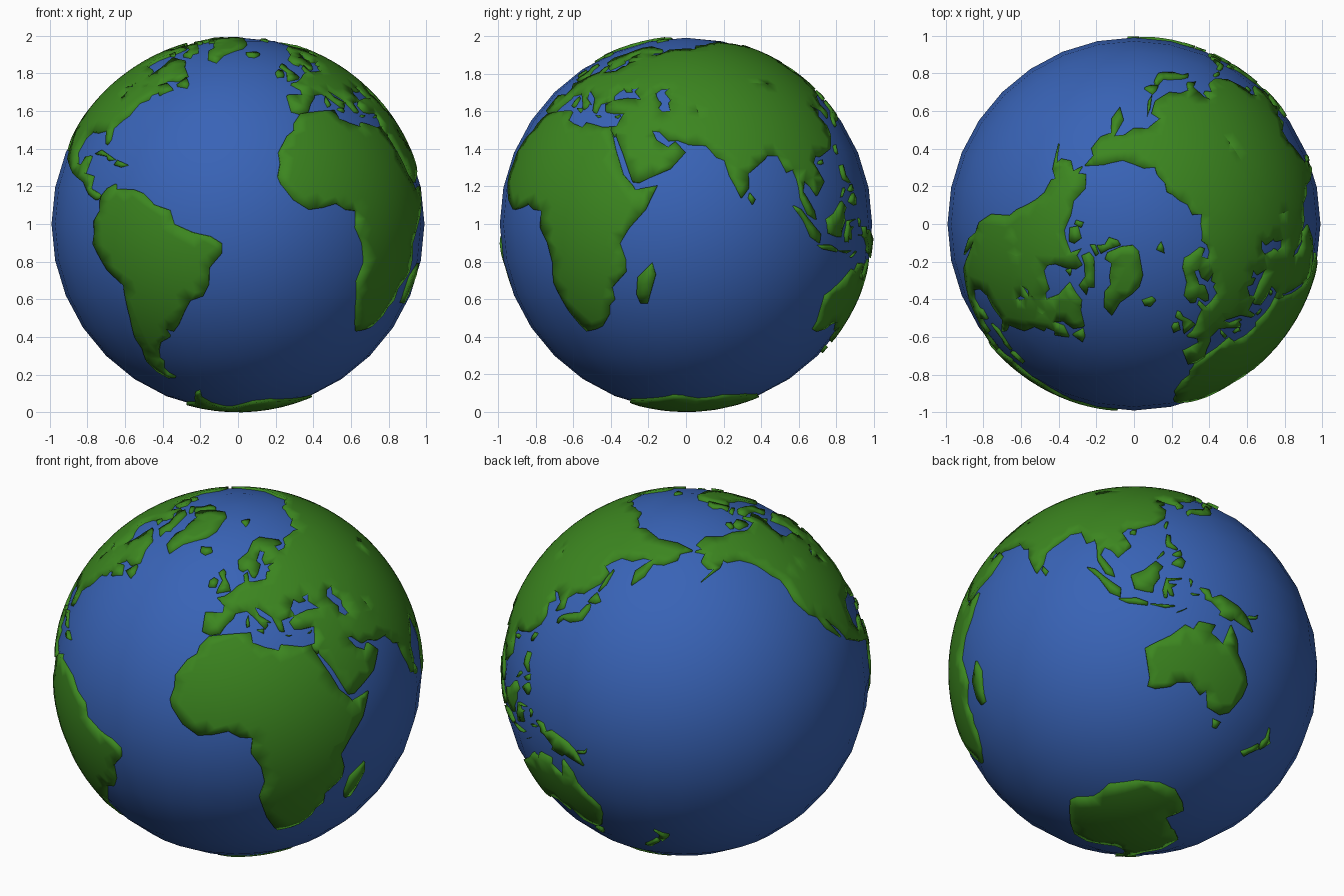
import bpy, bmesh
from math import sin, cos, radians, ceil
from mathutils import Vector, kdtree
from mathutils.geometry import delaunay_2d_cdt

OCEAN_R, LAND_R, ROOT_R = 0.99, 1.0, 0.965
MID = Vector((0, 0, 1))


def material(name, rgb):
    m = bpy.data.materials.new(name)
    m.diffuse_color = (*rgb, 1)
    return m


BLUE = material("water_blue", (0.04, 0.125, 0.47))
GREEN = material("land_green", (0.045, 0.24, 0.014))


def on_sphere(lon, lat):
    a, b = radians(lon + 30), radians(lat)
    return Vector((cos(b) * sin(a), -cos(b) * cos(a), sin(b)))


def coast(points, step=0.06):
    """Dense great-circle outline through lon/lat points."""
    ps = [on_sphere(*p) for p in points]
    out = []
    for p, q in zip(ps, ps[1:] + ps[:1]):
        n = max(1, ceil(p.angle(q) / step))
        out += [p.lerp(q, i / n).normalized() for i in range(n)]
    return out


def inside(c, loop):
    odd = False
    for a, b in zip(loop, loop[1:] + loop[:1]):
        if (a.y > c.y) != (b.y > c.y) and c.x < a.x + (c.y - a.y) * (b.x - a.x) / (b.y - a.y):
            odd = not odd
    return odd


def land(name, *outlines):
    """Raised curved plate filling the outlines (an outline in another one is a lake)."""
    loops3 = [coast(o) for o in outlines]
    centre = sum((p for l in loops3 for p in l), Vector()).normalized()
    rot = centre.rotation_difference(Vector((0, 0, 1)))
    back = rot.inverted()
    loops = []
    for l in loops3:
        r = [rot @ p for p in l]
        loops.append([Vector((p.x, p.y)) / (1 + p.z) for p in r])
    pts, edges = [], []
    for l in loops:
        s = len(pts)
        pts += l
        edges += [(s + i, s + (i + 1) % len(l)) for i in range(len(l))]
    # interior grid so the plate follows the globe
    tree = kdtree.KDTree(len(pts))
    for i, p in enumerate(pts):
        tree.insert((p.x, p.y, 0), i)
    tree.balance()
    g = 0.032
    xs, ys = [p.x for p in pts], [p.y for p in pts]
    for i in range(int(min(xs) / g) - 1, int(max(xs) / g) + 2):
        for j in range(int(min(ys) / g) - 1, int(max(ys) / g) + 2):
            p = Vector((i * g + (j % 2) * g / 2, j * g))
            if tree.find((p.x, p.y, 0))[2] > g * 0.5:
                pts.append(p)
    vs, _, fs, *_ = delaunay_2d_cdt(pts, edges, [], 0, 1e-5)
    bm = bmesh.new()
    bv = []
    for v in vs:
        d = 1 + v.x * v.x + v.y * v.y
        bv.append(bm.verts.new(back @ Vector((2 * v.x / d, 2 * v.y / d, 2 / d - 1)) * LAND_R))
    for f in fs:
        c = sum((vs[i] for i in f), Vector((0, 0))) / len(f)
        if sum(inside(c, l) for l in loops) % 2:
            face = bm.faces.new([bv[i] for i in f])
            face.normal_update()
            if face.normal.dot(face.calc_center_median()) < 0:
                face.normal_flip()
    bmesh.ops.delete(bm, geom=[v for v in bm.verts if not v.link_faces], context='VERTS')
    # coast walls
    low = {}
    for e in [e for e in bm.edges if e.is_boundary]:
        lp = e.link_loops[0]
        a, b = lp.vert, lp.link_loop_next.vert
        for v in (a, b):
            if v not in low:
                low[v] = bm.verts.new(v.co * (ROOT_R / LAND_R))
        bm.faces.new((b, a, low[a], low[b]))
    for f in bm.faces:
        f.smooth = True
    bmesh.ops.translate(bm, verts=bm.verts, vec=MID)
    me = bpy.data.meshes.new(name)
    bm.to_mesh(me)
    bm.free()
    me.materials.append(GREEN)
    bpy.context.collection.objects.link(bpy.data.objects.new(name, me))


# ocean ball
bpy.ops.mesh.primitive_uv_sphere_add(segments=32, ring_count=16, radius=OCEAN_R, location=MID)
ocean = bpy.context.object
ocean.name = "ocean"
ocean.data.materials.append(BLUE)
bpy.ops.object.shade_smooth()

# africa
land("africa", [(-6, 35.8), (10, 37.2), (10.5, 34), (15, 32.3), (20, 31), (21, 32.7), (29, 31), (32.5, 31.2), (32.6, 29.9),
    (35.5, 24), (37.3, 20.5), (39.5, 15.5), (43, 12), (44, 10.5), (51, 11.8), (47.5, 4.5), (42, -1.5), (39, -6), (40.7, -11),
    (40.5, -15), (35, -20), (35.3, -24), (32.8, -26), (32, -29), (28, -33), (25, -34), (20, -34.8), (18.2, -32.5), (15, -27),
    (12, -18), (13.5, -12), (12.2, -6), (9, -1), (9.5, 4), (5.5, 4.4), (2, 6.3), (-3, 5), (-7.5, 4.4), (-12.5, 7.5),
    (-16.5, 12.5), (-17.3, 14.8), (-16.2, 19), (-16.5, 22.5), (-13, 27.8), (-9.8, 30), (-9.2, 32.6)])
land("madagascar", [(49.3, -12), (50.3, -15.8), (47, -25), (44.5, -25), (43.5, -22), (44.4, -16.5)])

# eurasia in five neighbouring pieces, welded along shared borders
europe = [(68, 68.5), (60, 69), (54, 68.5), (46, 68), (44, 66), (40, 64.5), (35, 64), (29, 60.2), (23.5, 59), (24, 57.3),
    (21.5, 57), (20, 54.5), (14, 54), (11, 54), (10.5, 57.5), (8.2, 56.5), (8.5, 54), (4.5, 52.5), (1.6, 50.5), (-1.5, 49),
    (-4.7, 48.4), (-1.2, 46), (-1.6, 43.5), (-9, 43.3), (-9, 37), (-5.8, 36.1), (-2, 36.8), (0, 39.5), (3.2, 42), (4, 43.5),
    (8.8, 44.3), (12, 42), (15.8, 38), (17, 39), (16.8, 40.4), (18.4, 40), (14, 42.5), (12.5, 45.3), (14, 45), (19.4, 41.8),
    (21.5, 37), (23.2, 36.6), (23, 40.3), (26, 40.8), (29, 41.1), (28, 43.5), (31, 46.5), (33, 45), (36, 45), (35, 46.5),
    (39, 47), (37.5, 44.8), (41.6, 41.6), (49, 41), (47.6, 43), (47, 44.5), (49, 46.3), (53, 46.8), (60, 55)]
scandinavia = [(35, 64), (34.3, 66.4), (41, 66.5), (41, 68), (31, 70), (26, 71), (18, 69.5), (12, 65), (5, 62), (5.5, 59),
    (8, 58), (11, 59), (12.5, 56), (14.5, 55.5), (16.5, 57), (19, 60), (17, 61.5), (22, 65.8), (25, 65), (21.5, 62.5),
    (22, 60.2), (29, 60.2)]
west_asia = [(66.8, 25), (61, 25.2), (57, 26.8), (54, 26.6), (50.5, 29.8), (48, 30), (50, 26.5), (54, 24.2), (56.3, 26),
    (59.8, 22.5), (55, 17.3), (45, 12.8), (43, 13), (39, 21.5), (35, 28), (35, 29.3), (34.2, 27.9), (32.6, 29.9),
    (32.5, 31.2), (34.3, 31.4), (36, 36.5), (31, 36.5), (27.5, 37), (26.3, 39.5), (29, 41.1), (35, 42), (41.6, 41.6),
    (49, 41), (50, 40.3), (49, 38.5), (51, 36.7), (54, 37), (53, 40), (54, 41.5), (51, 44.5), (53, 46.8), (62, 46)]
north_asia = [(60, 55), (68, 68.5), (69, 71.5), (80, 72.2), (87, 74), (98, 75), (104, 75.8), (113, 74), (125, 73), (130, 71),
    (140, 72.3), (150, 71.3), (160, 69.7), (170, 69.5), (178, 69), (190, 66), (181, 65), (179.5, 62.5), (171, 60.2),
    (164, 60), (163, 57.5), (162, 55), (156.8, 51.2), (155.7, 56), (163, 61.3), (156, 61.5), (150, 59.3), (142, 59.2),
    (136, 54.5), (141, 53), (140.3, 48.5), (135, 43.5), (130.5, 42.5), (115, 46), (80, 48), (62, 46), (53, 46.8)]
south_asia = [(62, 46), (80, 48), (115, 46), (130.5, 42.5), (127.7, 39.7), (129.4, 36.5), (126.5, 34.5), (126.5, 37.5),
    (121.5, 39.5), (118, 39), (122, 37), (119.3, 35), (121.8, 31.5), (121, 28), (117, 23.6), (110.5, 21.2), (108, 21.5),
    (106, 19), (109, 13), (105, 8.7), (102.5, 12), (100.5, 13.4), (99.3, 10), (103.3, 4), (104, 1.4), (101, 3), (98.5, 8),
    (98, 14), (97, 17), (94.3, 16), (92, 21.5), (88, 21.6), (86.5, 20), (80.2, 15.5), (80, 11), (77.5, 8), (74, 15),
    (72.7, 20), (70, 21), (66.8, 25)]
land("eurasia", europe, scandinavia, west_asia, north_asia, south_asia)

# north america in two pieces plus lakes
northern = [(-124, 48.5), (-127, 51), (-130, 54.5), (-134, 57.5), (-139.5, 59.7), (-148, 60), (-150, 61), (-154, 58.5),
    (-167, 54), (-158, 58.3), (-162, 58.7), (-165, 61.5), (-161, 64.5), (-168, 65.6), (-162, 66.3), (-166, 68.3),
    (-156, 71.2), (-141, 69.7), (-128, 70), (-115, 68), (-108, 68), (-96, 68.2), (-95, 71.8), (-91, 69.5), (-81.5, 69.3),
    (-82, 67), (-87, 64.5), (-93, 62), (-94.5, 59), (-92.5, 57), (-82.3, 55), (-82, 53), (-79.5, 51.5), (-77, 56.5),
    (-78, 62.3), (-70, 61), (-64.5, 60.3), (-61.5, 57), (-56, 52.5), (-60, 50), (-66, 50.2), (-70, 47), (-64.5, 48.5),
    (-60, 46), (-65.5, 43.5), (-66.5, 44.8), (-95, 49)]
southern = [(-124, 48.5), (-95, 49), (-66.5, 44.8), (-70, 43.8), (-70, 42), (-74, 40.5), (-75.7, 35.5), (-81.3, 31),
    (-80.1, 27), (-81, 25.2), (-82.7, 28), (-84, 30), (-89.5, 29.3), (-94, 29.6), (-97, 27.5), (-97.7, 22.5), (-95, 18.7),
    (-91.5, 18.6), (-90.5, 21), (-87, 21.3), (-88.5, 15.9), (-83.3, 15), (-83.3, 11), (-79.5, 9.6), (-77.5, 8.5),
    (-80, 7.4), (-83.5, 9), (-87.5, 12.8), (-92, 14.3), (-96, 15.7), (-105.5, 20.5), (-109.5, 26.5), (-114.5, 31.5),
    (-109.8, 23), (-115, 28), (-117, 32.5), (-120.6, 34.5), (-124, 40.5)]
land("north_america", northern, southern, [(-92, 46.7), (-88, 48.3), (-84.7, 46.8), (-88, 46.8)],
     [(-87.5, 41.8), (-86.3, 42.5), (-85.5, 45.5), (-87.5, 44.5)])
land("south_america", [(-77.5, 8.5), (-75, 11), (-71.8, 12.3), (-71.5, 10.8), (-64, 10.5), (-61, 9.5), (-57, 6), (-51.5, 4.3),
    (-50, 0), (-44, -2.6), (-38.5, -3.8), (-35, -6), (-35, -9), (-39, -13.5), (-39.5, -19), (-41.5, -22.5), (-46, -24),
    (-48.6, -27.5), (-52, -32.5), (-54.5, -34.8), (-58, -34), (-57, -37), (-62, -39), (-65, -42.5), (-67, -46),
    (-65.8, -47.5), (-69, -51), (-68.3, -53), (-65.2, -54.8), (-70, -55), (-74, -52), (-75.5, -47), (-73, -41.5),
    (-73.5, -37), (-71.5, -30), (-70.2, -19), (-76, -14), (-81, -6), (-80, -3), (-80, 1), (-77.5, 4), (-77.8, 7)])
land("caribbean_islands", [(-85, 21.9), (-82, 23.2), (-74.3, 20.2), (-77.5, 19.9), (-78.5, 21.2)],
     [(-74, 18.3), (-73, 19.9), (-68.5, 18.5), (-71.5, 17.8)])

# arctic and atlantic islands
land("greenland", [(-73, 78), (-60, 82), (-33, 83.5), (-20, 81.5), (-20, 74), (-25, 70.5), (-32, 68), (-40, 65), (-43.5, 60),
    (-50, 62), (-53.5, 67), (-51, 69.7), (-55, 72), (-60, 76), (-70, 76)])
land("arctic_islands", [(-64, 63), (-72, 64), (-73, 67.5), (-80, 70), (-89, 71), (-88, 73.5), (-80, 73.7), (-70, 70.8),
    (-62, 66.5), (-66, 65.5)], [(-117, 70), (-105, 69), (-102, 70.5), (-105, 73), (-118, 72.5)],
    [(-124, 72), (-120, 71.5), (-116, 73.5), (-122, 74.3)], [(-95, 75), (-80, 74.6), (-80, 75.7), (-92, 76.4)],
    [(-90, 76.8), (-78, 76.3), (-75, 79), (-62, 82.3), (-75, 83), (-92, 81.3), (-85, 79)],
    [(-86, 64), (-81, 64), (-85, 66)], [(11, 79.5), (16, 77), (22, 78.5), (27, 80), (18, 80)])
land("atlantic_islands", [(-59, 47.7), (-53.5, 46.8), (-53.5, 48.8), (-56, 51.4)],
    [(-22.5, 64), (-18.5, 63.4), (-14, 65), (-16, 66.4), (-24, 65.8)],
    [(-5.5, 50.1), (1.3, 51.2), (0.5, 53), (-2, 55.8), (-2, 57.6), (-3.5, 58.6), (-6, 57), (-3.2, 54.5), (-4.7, 52)],
    [(-10, 52), (-6.3, 52.2), (-5.7, 54.6), (-8, 55.2), (-10, 54)])
land("mediterranean_islands", [(12.5, 38), (15.3, 38.1), (15, 36.7)], [(8.4, 39), (9.7, 39.3), (9.4, 42.8), (8.3, 41)],
    [(23.6, 35.5), (26.2, 35.2), (24.8, 34.9)], [(32.4, 34.9), (34.4, 35.6), (33.5, 34.7)])

# asian islands
land("east_asian_islands", [(130.2, 31.5), (132, 33.5), (135.8, 33.5), (139, 34.7), (140.9, 35.7), (141.9, 39.5), (141.3, 41.3),
    (140, 40.5), (138.5, 37.4), (136.7, 37), (133, 35.5), (131, 34.4), (129.8, 33)],
    [(140, 41.6), (143.2, 42), (145.5, 43.3), (141.9, 45.4), (140.4, 43.2)], [(142, 46), (143.5, 49), (143, 54.3), (142, 51)],
    [(120.2, 23), (120.9, 22), (121.9, 25), (121, 25)], [(108.7, 19), (110.5, 18.7), (110.8, 20), (109.5, 19.9)],
    [(120.3, 16), (120.6, 14), (124, 12.8), (122, 15), (122, 18.4), (120.7, 18.4)],
    [(122.3, 10.5), (124, 10), (125.3, 10.5), (124.8, 12.3)], [(122, 7), (125.5, 5.8), (126.3, 8), (125, 9.6), (123.5, 8.5)],
    [(117.3, 8.3), (119.6, 10.5), (119.2, 11.2)])
land("sri_lanka", [(79.8, 8), (81, 6), (81.9, 7.5), (80.2, 9.6)])
land("south_east_islands", [(95.3, 5.6), (98, 4.5), (100.3, 2), (103.5, -1), (106, -3), (105.7, -5.8), (102.3, -4), (98.7, 1.7)],
    [(105.3, -6.5), (110.9, -6.4), (114.4, -7.7), (114.3, -8.6), (108, -7.8)],
    [(109, 1.5), (113, 3.3), (116.8, 7), (119, 5.1), (117.6, 3.2), (118, 1), (116.2, -1.8), (116, -4), (114.5, -4), (110.2, -2.9)],
    [(119.5, -5.5), (119, -3), (120, 1), (125, 1.5), (120.7, 0.4), (121, -1), (123.3, -0.8), (121.7, -2), (122.5, -4.8),
     (121.3, -4.5), (120.5, -2.8), (120.4, -5.6)],
    [(115.2, -8.2), (123, -8.2), (120, -9)], [(123.6, -10.3), (127, -8.4), (125, -9.7)],
    [(127.5, 1.8), (128.5, 1), (128, -0.8)], [(128, -3.2), (130.8, -3.2), (129, -3.6)])

# oceania
land("australia", [(113.7, -22.5), (117, -20.7), (122, -18), (124, -16.3), (126.5, -14), (129.5, -15), (131, -12.2), (136.8, -12.2),
    (135.6, -15), (140.5, -17.6), (142.3, -10.8), (145.3, -15), (146.3, -19), (150.8, -23.3), (153.3, -27), (153, -31),
    (150, -37.3), (146.3, -39), (140.5, -38), (137.8, -32.9), (135.8, -34.8), (131.2, -31.5), (126, -32.3), (123.7, -33.9),
    (118, -35), (115.1, -34.3), (115.7, -31.7)], [(144.7, -40.8), (148.2, -40.9), (147.5, -43.3), (146, -43.4)])
land("new_guinea", [(131, -0.8), (134, -0.8), (135, -3.3), (138, -1.7), (144.5, -3.9), (147.5, -6), (150.7, -10.4), (147, -9.3),
    (143.5, -8.3), (142.5, -9.2), (138, -8.3), (138.5, -7), (135, -4.4), (133, -4), (133, -2.5)],
    [(148.5, -5.7), (151, -5.2), (152, -4.2), (151.8, -5.6), (149.5, -6.3)])
land("new_zealand", [(172.8, -34.5), (175.8, -37), (178.4, -37.7), (175.2, -41.6), (174, -39.4), (174.8, -37.5)],
    [(172.8, -40.6), (174.2, -41.8), (171, -44.8), (169.5, -46.6), (166.5, -46), (170.5, -43)])

# antarctica
land("antarctica", [(-57, -63.3), (-61, -68), (-61, -74), (-50, -77.5), (-40, -78), (-28, -76), (-15, -72), (0, -70), (20, -70),
    (35, -69), (50, -66.5), (58, -67), (70, -69.5), (78, -69), (90, -66.5), (112, -66), (130, -66), (145, -67), (160, -70),
    (170, -72), (165, -78), (180, -78.5), (-160, -78.3), (-150, -77), (-130, -74), (-100, -73), (-80, -73), (-68, -68), (-62, -64.5)])
